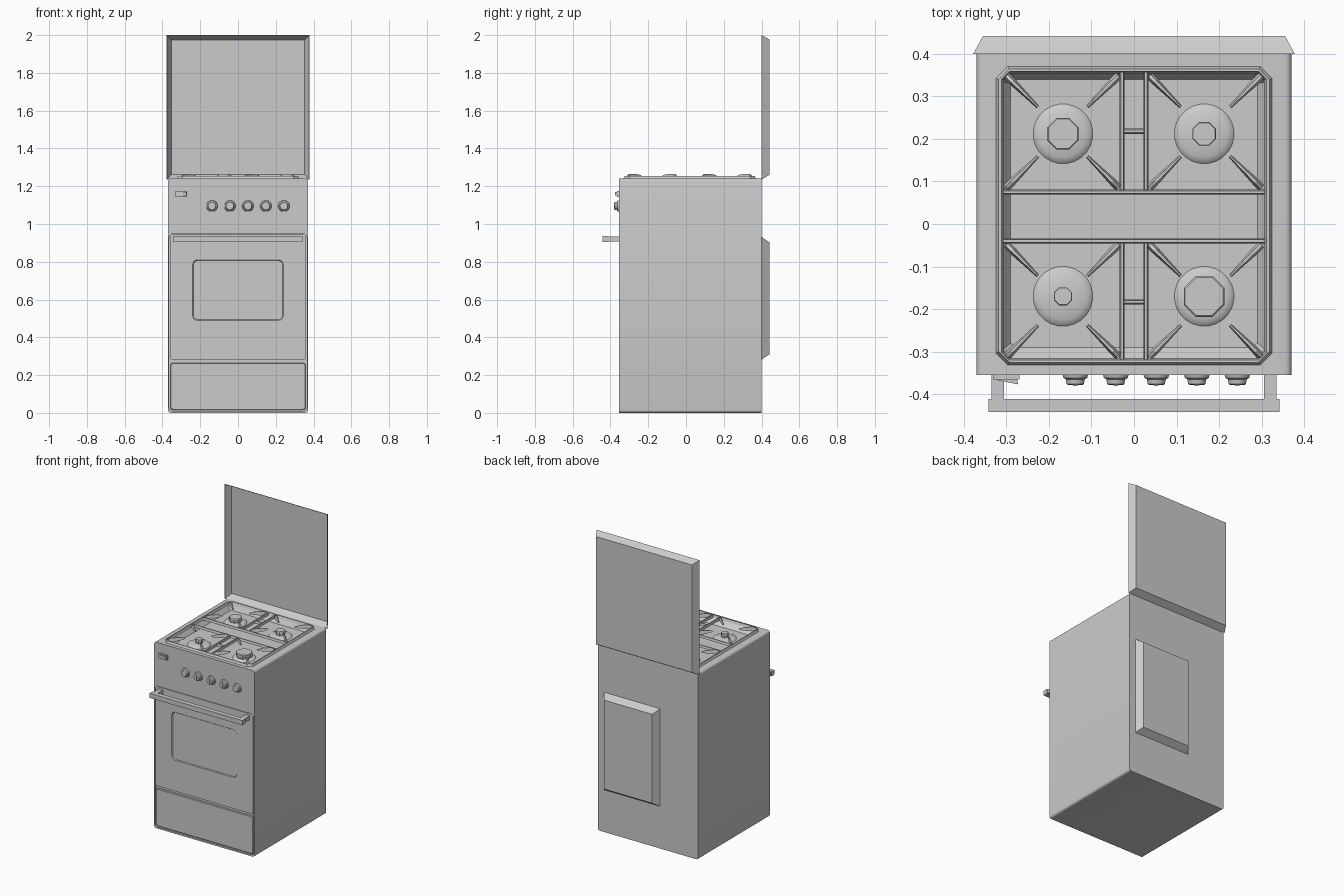
import bpy, bmesh
from math import sin, cos, pi, radians
from mathutils import Vector

if "Cube" in bpy.data.objects:
    bpy.data.objects.remove(bpy.data.objects["Cube"])


def loft(name, loops, caps=True, ring=False, smooth=False):
    """Skin a series of equal-length point loops into a mesh object."""
    bm = bmesh.new()
    vs = [[bm.verts.new(p) for p in lp] for lp in loops]
    pairs = list(zip(vs, vs[1:])) + ([(vs[-1], vs[0])] if ring else [])
    for a, b in pairs:
        n = len(a)
        for i in range(n):
            j = (i + 1) % n
            bm.faces.new((a[i], a[j], b[j], b[i]))
    if caps and not ring:
        bm.faces.new(vs[0])
        bm.faces.new(vs[-1])
    bmesh.ops.recalc_face_normals(bm, faces=bm.faces)
    me = bpy.data.meshes.new(name)
    bm.to_mesh(me)
    bm.free()
    ob = bpy.data.objects.new(name, me)
    bpy.context.collection.objects.link(ob)
    if smooth:
        bpy.ops.object.select_all(action='DESELECT')
        ob.select_set(True)
        bpy.context.view_layer.objects.active = ob
        bpy.ops.object.shade_smooth_by_angle(angle=radians(30))
    return ob


def rect_y(x, z, y):
    return [(x[0], y, z[0]), (x[1], y, z[0]), (x[1], y, z[1]), (x[0], y, z[1])]


def rect_z(x, y, z):
    return [(x[0], y[0], z), (x[1], y[0], z), (x[1], y[1], z), (x[0], y[1], z)]


def rrect(x, z, r, y, seg=4):
    """Rounded rectangle in a plane of constant y."""
    pts = []
    for k, (cx, cz) in enumerate([(x[1] - r, z[1] - r), (x[0] + r, z[1] - r),
                                  (x[0] + r, z[0] + r), (x[1] - r, z[0] + r)]):
        for s in range(seg + 1):
            a = pi / 2 * (k + s / seg)
            pts.append((cx + r * cos(a), y, cz + r * sin(a)))
    return pts


def octo(x, y, c, z):
    """Rectangle with cut corners in a plane of constant z."""
    return [(x[0] + c, y[0], z), (x[1] - c, y[0], z), (x[1], y[0] + c, z), (x[1], y[1] - c, z),
            (x[1] - c, y[1], z), (x[0] + c, y[1], z), (x[0], y[1] - c, z), (x[0], y[0] + c, z)]


def circle(c, r, n, axis, h):
    pts = []
    for i in range(n):
        a = 2 * pi * (i + 0.5) / n
        u, v = c[0] + r * cos(a), c[1] + r * sin(a)
        pts.append((u, v, h) if axis == 'z' else (u, h, v))
    return pts


def box(name, x, y, z):
    return loft(name, [rect_z(x, y, z[0]), rect_z(x, y, z[1])])


F, B = -0.355, 0.40   # front and back of the cabinet

# Cabinet with shallow front opening
body = loft("cabinet", [rrect((-.37, .37), (0, 1.24), .015, B),
                        rrect((-.37, .37), (0, 1.24), .015, F),
                        rrect((-.364, .364), (.01, .95), .02, F),
                        rrect((-.364, .364), (.01, .95), .02, F + .012)], smooth=True)

# Sunken hob basin
cut = loft("basin_cutter", [octo((-.29, .29), (-.29, .34), .01, 1.205),
                            octo((-.315, .315), (-.325, .36), .025, 1.24),
                            octo((-.315, .315), (-.325, .36), .025, 1.30)])
cut.hide_render = True
cut.hide_viewport = True
cut.display_type = 'WIRE'
mod = body.modifiers.new("basin", 'BOOLEAN')
mod.operation = 'DIFFERENCE'
mod.solver = 'EXACT'
mod.object = cut
dg = bpy.context.evaluated_depsgraph_get()
cut_mesh = bpy.data.meshes.new_from_object(body.evaluated_get(dg))
body.modifiers.clear()
body.data = cut_mesh
bpy.data.objects.remove(cut)

# Oven door with recessed window, and drawer front
loft("oven_door", [rrect((-.36, .36), (.283, .947), .008, F + .012),
                   rrect((-.36, .36), (.283, .947), .008, F),
                   rrect((-.24, .24), (.49, .81), .025, F),
                   rrect((-.236, .236), (.494, .806), .022, F + .005)])
loft("drawer_front", [rrect((-.358, .358), (.016, .265), .016, F + .012),
                      rrect((-.358, .358), (.016, .265), .016, F + .003),
                      rrect((-.355, .355), (.019, .262), .014, F)])

# Door handle
box("handle_bar", (-.342, .342), (-.442, -.411), (.905, .936))
for s, side in ((-1, "left"), (1, "right")):
    xs = sorted((s * .305, s * .335))
    box("handle_post_" + side, xs, (-.412, F), (.907, .934))

# Control knobs
for i in range(5):
    c = (-.138 + i * .0952, 1.095)
    prof = [(.031, F), (.029, F - .007), (.023, F - .010), (.021, F - .021), (.018, F - .023)]
    loft(f"knob_{i + 1}", [circle(c, r, 12, 'y', y) for r, y in prof], smooth=True)
    box(f"knob_grip_{i + 1}", (c[0] - .005, c[0] + .005), (F - .026, F - .02),
        (c[1] - .018, c[1] + .018))

# Rocker switch and its bezel
box("switch_bezel", (-.331, -.269), (F - .01, F), (1.144, 1.176))
loft("switch_rocker", [[(-.322, F, z), (-.278, F, z), (-.272, F - .022, z), (-.322, F - .012, z)]
                       for z in (1.15, 1.17)])

# Grate outer frame
Z0, Z1 = 1.238, 1.254
loft("grate_frame", [octo((-.325, .325), (-.332, .371), .028, Z0),
                     octo((-.318, .318), (-.325, .364), .025, Z1),
                     octo((-.311, .311), (-.320, .359), .018, Z1),
                     octo((-.305, .305), (-.315, .354), .015, Z0)], ring=True)


# Grate inner bars with sloped sides
def bar(name, x, y, w=.009):
    t = .003
    dx, dy = (0, t) if x[1] - x[0] > y[1] - y[0] else (t, 0)
    loft(name, [rect_z(x, y, Z0),
                rect_z((x[0] + dx, x[1] - dx), (y[0] + dy, y[1] - dy), Z1)])


for nm, yc in (("rear", .075), ("front", -.04)):
    bar("grate_cross_" + nm, (-.308, .308), (yc - .006, yc + .006))
for nm, y, ym in (("rear", (.08, .357), .218), ("front", (-.318, -.045), -.183)):
    for s, side in ((-1, "left"), (1, "right")):
        bar(f"grate_rail_{nm}_{side}", (s * .028 - .006, s * .028 + .006), y)
    bar("grate_bridge_" + nm, (-.023, .023), (ym - .006, ym + .006))

# Burners with faceted caps, and diagonal pan supports
for nm, x, y, r in (("rear_left", -.167, .212, .040), ("rear_right", .165, .212, .030),
                    ("front_left", -.167, -.170, .023), ("front_right", .165, -.170, .052)):
    c = (x, y)
    loft("burner_dome_" + nm, [circle(c, q, 24, 'z', z) for q, z in
                               ((.072, 1.203), (.068, 1.208), (.055, 1.214), (.02, 1.217))],
         smooth=True)
    loft("burner_cap_" + nm, [circle(c, q, 8, 'z', z) for q, z in
                              ((r * .9, 1.212), (r, 1.228), (r, 1.240), (r * .93, 1.244))])
    cell = Vector((.168 if x > 0 else -.168, .217 if y > 0 else -.18, 0))
    for k in range(4):
        a = pi / 4 + k * pi / 2
        d, n = Vector((cos(a), sin(a), 0)), Vector((-sin(a), cos(a), 0))
        loops = []
        for dist, lo, hi, w in ((.186, 1.240, 1.254, .009), (.168, 1.240, 1.265, .009),
                                (.118, 1.244, 1.265, .006), (.082, 1.252, 1.258, .004)):
            p = cell + d * dist
            up = Vector((0, 0, 1))
            loops.append([p - n * w + up * lo, p + n * w + up * lo,
                          p + n * w * .4 + up * hi, p - n * w * .4 + up * hi])
        loft(f"pan_support_{nm}_{k + 1}", loops)

# Raised hollow lid, open to the front
loft("lid", [rect_y((-.355, .355), (1.26, 1.977), .442),
             rect_y((-.378, .378), (1.235, 2.0), B),
             rect_y((-.375, .375), (1.238, 1.997), B),
             rect_y((-.353, .353), (1.262, 1.975), .438)])

# Raised cover on the back
loft("back_cover", [rect_y((-.09, .326), (.28, .933), B - .002),
                    rect_y((-.06, .296), (.31, .903), .442)])
